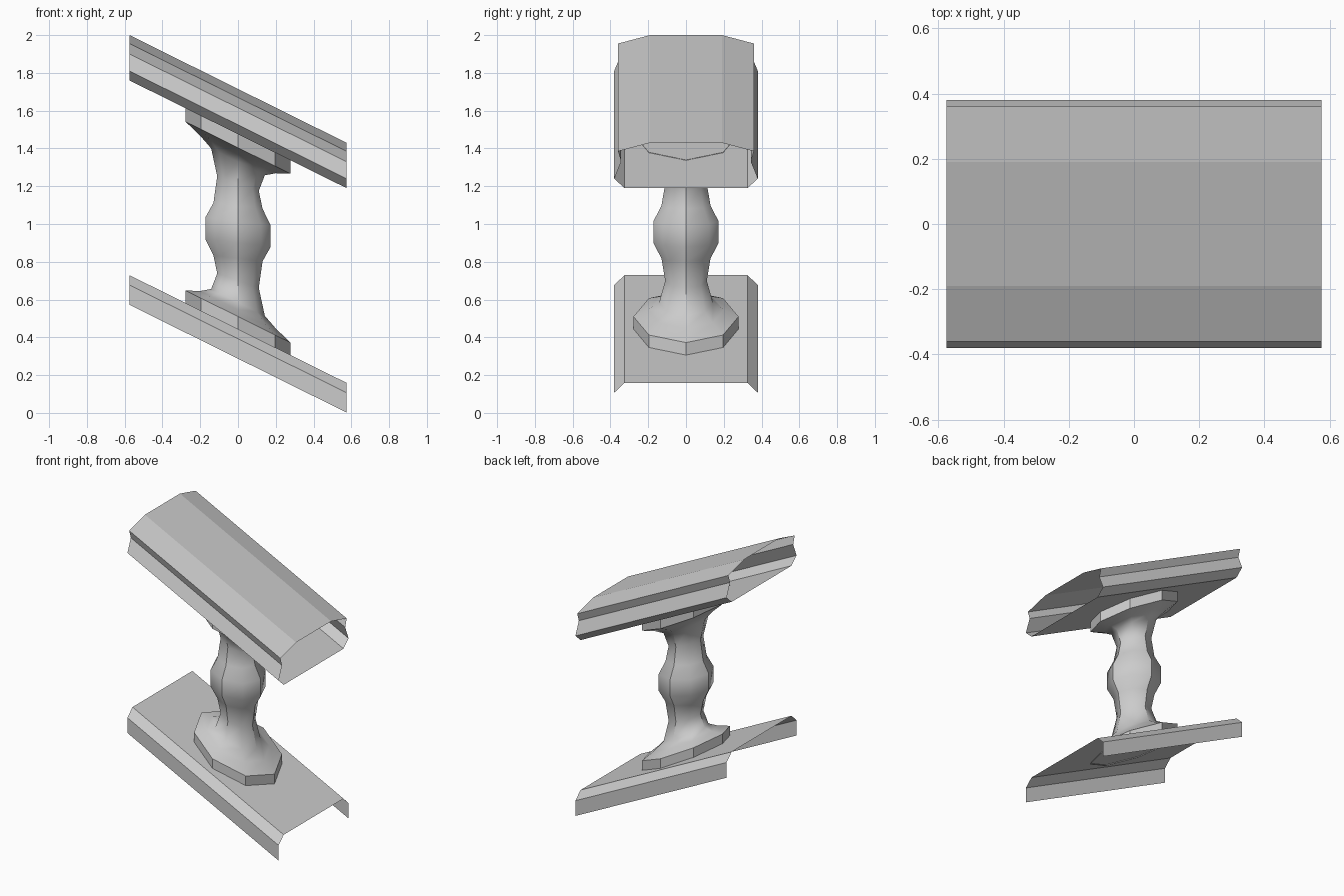
import bpy, bmesh, math

if "Cube" in bpy.data.objects:
    bpy.data.objects.remove(bpy.data.objects["Cube"])

SLOPE = -0.496   # stair slope shared by the rails and the baluster feet
HALF = 0.575


def finish(name, bm, flip_check=True):
    bmesh.ops.recalc_face_normals(bm, faces=bm.faces)
    mesh = bpy.data.meshes.new(name)
    bm.to_mesh(mesh)
    bm.free()
    obj = bpy.data.objects.new(name, mesh)
    bpy.context.collection.objects.link(obj)
    return obj


def rail(name, half_profile, closed):
    """Extrude a mirrored (y, z) profile along the slope, ends left open."""
    prof = half_profile + [(-y, z) for y, z in reversed(half_profile)]
    bm = bmesh.new()
    rows = [[bm.verts.new((x, y, z + SLOPE * x)) for y, z in prof]
            for x in (-HALF, HALF)]
    n = len(prof)
    for i in range(n if closed else n - 1):
        j = (i + 1) % n
        bm.faces.new((rows[0][i], rows[0][j], rows[1][j], rows[1][i]))
    obj = finish(name, bm)
    # make the open sheet face upwards
    if not closed and sum(p.normal.z for p in obj.data.polygons) < 0:
        obj.data.flip_normals()
    return obj


# handrail: hollow tube section with grooved sides
rail("handrail", [(0.325, 1.475), (0.38, 1.525), (0.343, 1.615),
                  (0.36, 1.67), (0.19, 1.715)], True)

# base rail: open channel section
rail("base_rail", [(0.38, 0.287), (0.38, 0.392), (0.325, 0.444)], False)

# baluster: eight-sided rings (radius, centre z, slope), mirrored about the middle
MID = 0.957
lower = [(0.278, 0.437, -0.496), (0.278, 0.51, -0.496), (0.20, 0.546, -0.496),
         (0.142, 0.585, -0.5), (0.11, 0.70, -0.35), (0.13, 0.818, -0.12),
         (0.173, 0.90, -0.12)]
rings = lower + [(r, 2 * MID - z, k) for r, z, k in reversed(lower)]
SIDES = 8
bm = bmesh.new()
rows = []
for r, z, k in rings:
    row = []
    for i in range(SIDES):
        a = 2 * math.pi * i / SIDES
        x, y = r * math.cos(a), r * math.sin(a)
        row.append(bm.verts.new((x, y, z + k * x)))
    rows.append(row)
for a, b in zip(rows, rows[1:]):
    for i in range(SIDES):
        j = (i + 1) % SIDES
        bm.faces.new((a[i], a[j], b[j], b[i])).smooth = True

# crisp foot and cap blocks, plus seams along the four axes of the shaft
last = len(rows) - 1
for n, row in enumerate(rows):
    for i in range(SIDES):
        if n in (1, last - 1):
            bm.edges.get((row[i], row[(i + 1) % SIDES])).smooth = False
        if n < last and (n in (0, last - 1) or (i % 2 == 0 and 3 <= n < last - 3)):
            bm.edges.get((row[i], rows[n + 1][i])).smooth = False
finish("baluster", bm)
